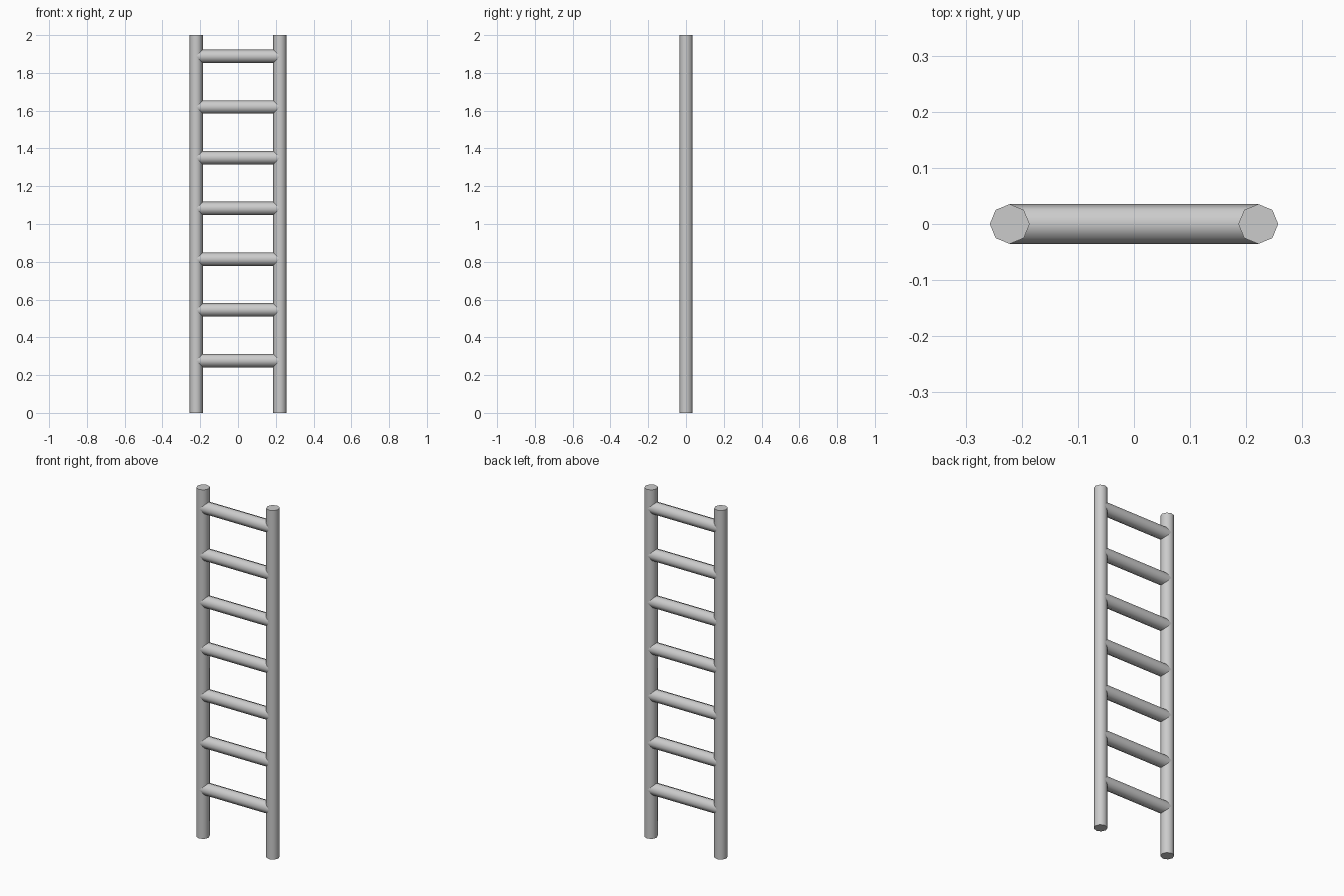
import bpy
import math

if "Cube" in bpy.data.objects:
    bpy.data.objects.remove(bpy.data.objects["Cube"])

RADIUS = 0.0355
RAIL_X = 0.2215
HEIGHT = 2.0


def pole(name, length, location, rotation=(0, 0, 0)):
    """Eight-sided round pole with smooth sides and crisp ends."""
    bpy.ops.mesh.primitive_cylinder_add(vertices=8, radius=RADIUS, depth=length,
                                        location=location, rotation=rotation)
    obj = bpy.context.object
    obj.name = name
    bpy.ops.object.shade_smooth_by_angle(angle=math.radians(50))
    return obj


# Upright side rails
for side, x in (("left", -RAIL_X), ("right", RAIL_X)):
    pole(f"{side}_rail", HEIGHT, (x, 0, HEIGHT / 2))

# Evenly spaced rungs running between the rail centres
for i in range(7):
    pole(f"rung_{i + 1}", 2 * RAIL_X, (0, 0, 0.277 + i * 0.2685),
         (0, math.pi / 2, 0))
